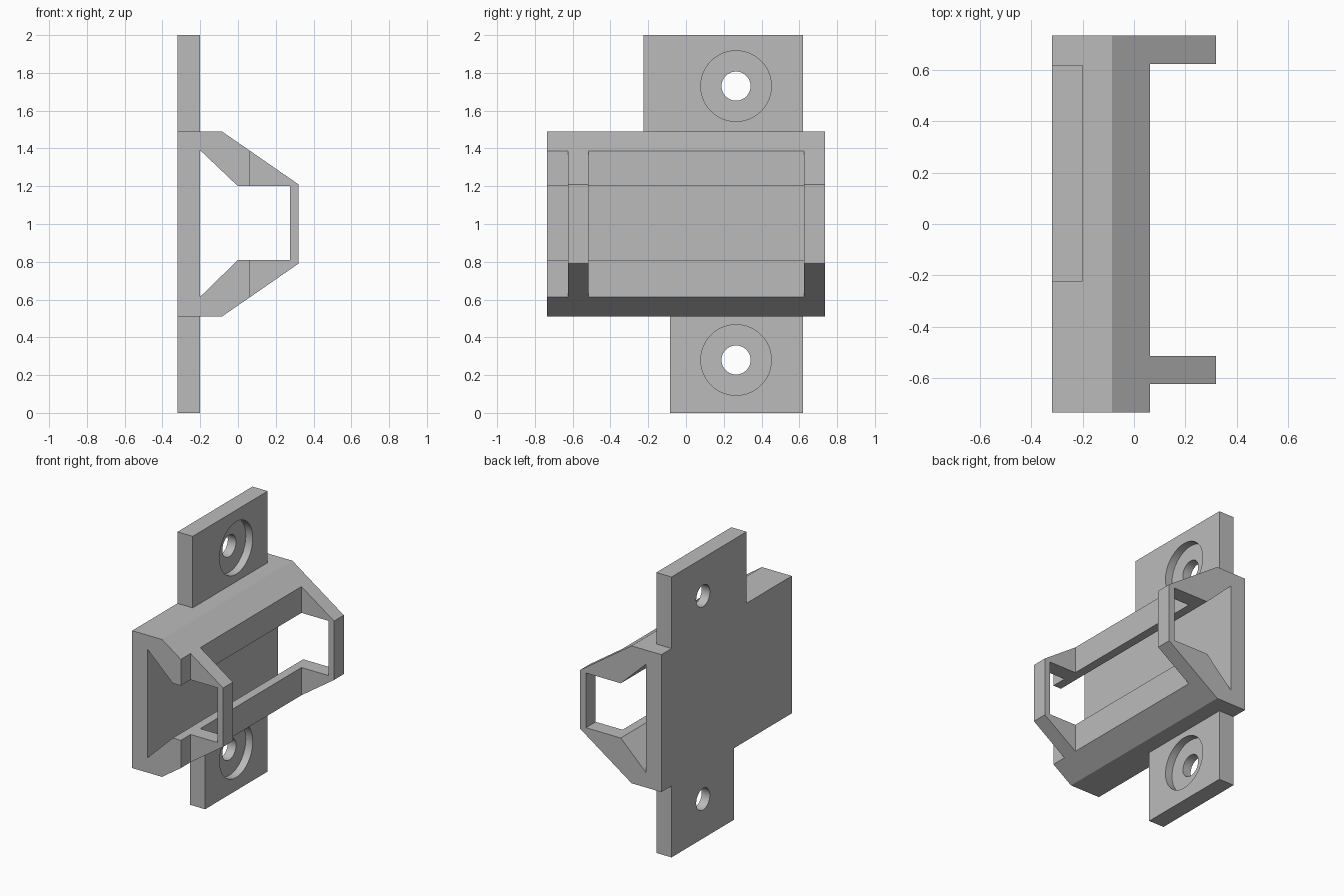
import bpy, bmesh, math
from mathutils import Matrix

cube = bpy.data.objects.get("Cube")
if cube:
    bpy.data.objects.remove(cube, do_unlink=True)

grey = bpy.data.materials.new("plain grey")
grey.use_nodes = True
grey.diffuse_color = (0.5, 0.5, 0.5, 1)
grey.node_tree.nodes["Principled BSDF"].inputs["Base Color"].default_value = (0.5, 0.5, 0.5, 1)


def finish(name, bm):
    bmesh.ops.recalc_face_normals(bm, faces=bm.faces)
    mesh = bpy.data.meshes.new(name)
    bm.to_mesh(mesh)
    bm.free()
    mesh.materials.append(grey)
    obj = bpy.data.objects.new(name, mesh)
    bpy.context.collection.objects.link(obj)
    return obj


def prism(name, profile, y0, y1):
    """Extrude an (x, z) profile along y."""
    bm = bmesh.new()
    face = bm.faces.new([bm.verts.new((x, y0, z)) for x, z in profile])
    new = bmesh.ops.extrude_face_region(bm, geom=[face])["geom"]
    bmesh.ops.translate(bm, vec=(0, y1 - y0, 0),
                        verts=[v for v in new if isinstance(v, bmesh.types.BMVert)])
    return finish(name, bm)


def box(name, x0, x1, y0, y1, z0, z1):
    return prism(name, [(x0, z0), (x1, z0), (x1, z1), (x0, z1)], y0, y1)


def bore(name, radius, x0, x1, y, z):
    """Cylinder along x."""
    bm = bmesh.new()
    turn = Matrix.Translation(((x0 + x1) / 2, y, z)) @ Matrix.Rotation(math.pi / 2, 4, "Y")
    bmesh.ops.create_cone(bm, cap_ends=True, segments=48, radius1=radius,
                          radius2=radius, depth=x1 - x0, matrix=turn)
    return finish(name, bm)


def cut(obj, cutter):
    cutter.hide_render = True
    mod = obj.modifiers.new("cut", "BOOLEAN")
    mod.operation = "DIFFERENCE"
    mod.solver = "EXACT"
    mod.object = cutter
    bpy.context.view_layer.objects.active = obj
    bpy.ops.object.modifier_apply(modifier=mod.name)
    bpy.data.objects.remove(cutter, do_unlink=True)


BACK, PLATE, RAIL, TIP = -0.32, -0.2, 0.063, 0.32
DEPTH = 0.735

# Holder body: tapered outline, hollowed along its length
body = prism("holder_body", [(BACK, 0.51), (-0.085, 0.51), (TIP, 0.79),
                             (TIP, 1.21), (-0.085, 1.49), (BACK, 1.49)], -DEPTH, DEPTH)
cut(body, prism("channel", [(PLATE, 0.615), (0, 0.81), (0.275, 0.81),
                            (0.275, 1.2), (0, 1.2), (PLATE, 1.39)], -1, 1))

# Open the front so that two loops remain
cut(body, box("middle_gap", RAIL, 0.5, -0.515, 0.625, 0.3, 1.7))
cut(body, box("front_gap", RAIL, 0.5, -1, -0.625, 0.3, 1.7))

# Mounting tabs with counterbored screw holes
for name, y0, z0, z1, hole_z in (("upper_tab", -0.225, 1.49, 2, 1.73),
                                 ("lower_tab", -0.085, 0, 0.51, 0.28)):
    tab = box(name, BACK, PLATE, y0, 0.62, z0, z1)
    cut(tab, bore("counterbore", 0.187, PLATE - 0.055, 0, 0.265, hole_z))
    cut(tab, bore("screw_hole", 0.077, -0.5, 0, 0.265, hole_z))
    bpy.ops.object.select_all(action="DESELECT")
    tab.select_set(True)
    bpy.context.view_layer.objects.active = tab
    bpy.ops.object.shade_smooth_by_angle(angle=math.radians(30))
